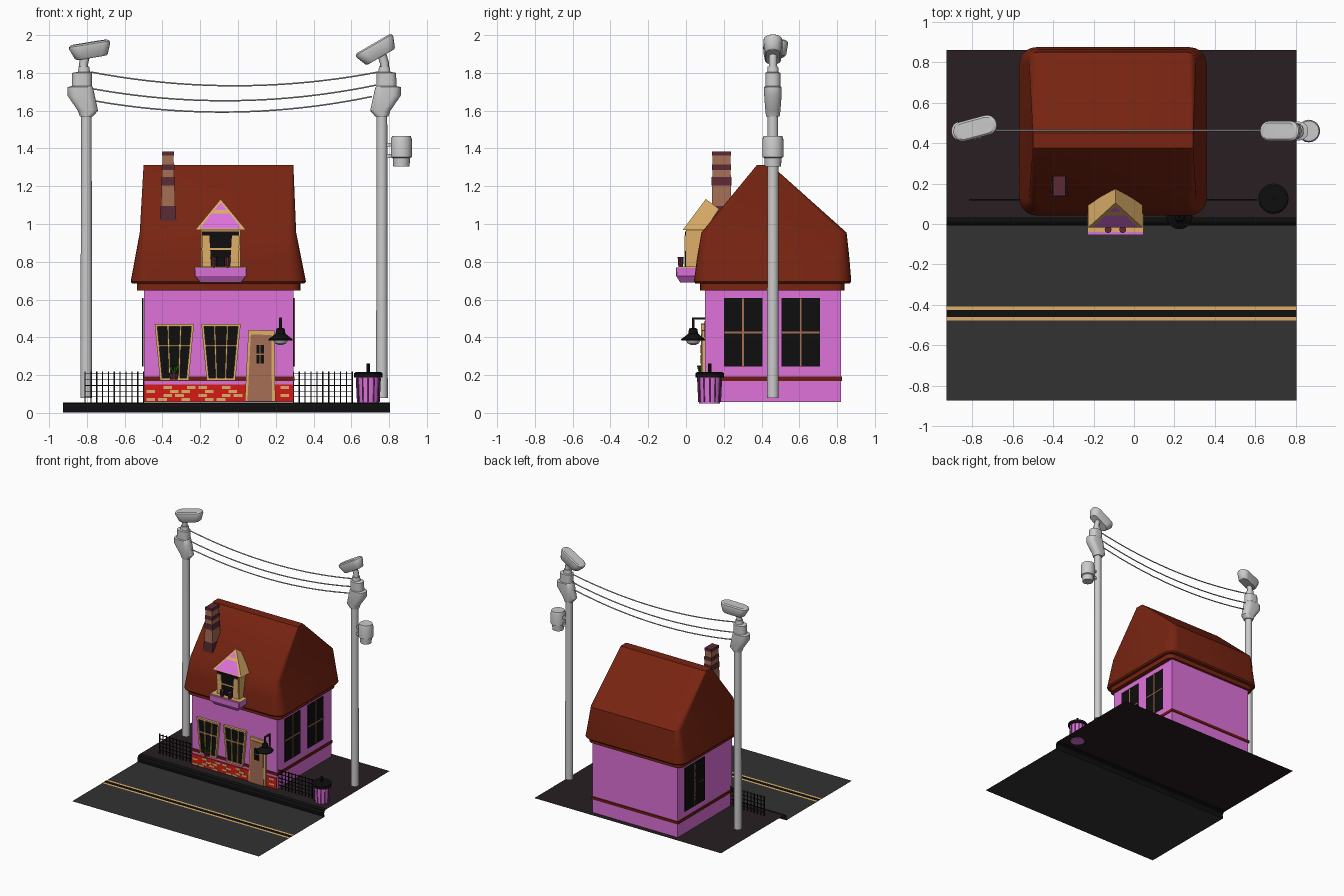
import bpy, bmesh, math
from mathutils import Vector

if "Cube" in bpy.data.objects:
    bpy.data.objects.remove(bpy.data.objects["Cube"])

MATS = {}
COL = dict(pink=(222, 114, 218), roof=(120, 36, 17), tan=(222, 175, 105), red=(215, 25, 20), road=(50, 50, 50),
           walk=(40, 30, 33), black=(14, 14, 14), brown=(165, 110, 85), maroon=(92, 42, 52), green=(22, 90, 25),
           trim=(105, 28, 18), purple=(120, 55, 120))

def mat(c):
    if c not in MATS:
        m = bpy.data.materials.new(c)
        m.diffuse_color = [((v / 255 + 0.055) / 1.055) ** 2.4 for v in COL[c]] + [1]
        m.use_nodes = True
        m.node_tree.nodes["Principled BSDF"].inputs["Base Color"].default_value = m.diffuse_color
        MATS[c] = m
    return MATS[c]

def finish(bm, name, c=None, smooth=False):
    bmesh.ops.remove_doubles(bm, verts=bm.verts, dist=1e-5)
    bmesh.ops.recalc_face_normals(bm, faces=bm.faces)
    me = bpy.data.meshes.new(name)
    bm.to_mesh(me)
    bm.free()
    ob = bpy.data.objects.new(name, me)
    bpy.context.collection.objects.link(ob)
    if c:
        me.materials.append(mat(c))
    if smooth:
        bpy.ops.object.select_all(action='DESELECT')
        ob.select_set(True)
        bpy.context.view_layer.objects.active = ob
        bpy.ops.object.shade_smooth_by_angle(angle=math.radians(35))
    return ob

def add_loft(bm, rings):
    vs = [[bm.verts.new(p) for p in r] for r in rings]
    n = len(vs[0])
    for a, b in zip(vs, vs[1:]):
        for i in range(n):
            bm.faces.new((a[i], a[(i + 1) % n], b[(i + 1) % n], b[i]))
    bm.faces.new(vs[0])
    bm.faces.new(vs[-1])

def loft(name, rings, c=None, smooth=True):
    bm = bmesh.new()
    add_loft(bm, rings)
    return finish(bm, name, c, smooth)

def rrect(x0, x1, y0, y1, r, z, n=5):
    out = []
    for k, (cx, cy) in enumerate([(x1 - r, y1 - r), (x0 + r, y1 - r), (x0 + r, y0 + r), (x1 - r, y0 + r)]):
        for i in range(n + 1):
            a = math.pi / 2 * (k + i / n)
            out.append((cx + r * math.cos(a), cy + r * math.sin(a), z))
    return out

def lathe(name, prof, x, y, c=None, n=20):
    return loft(name, [[(x + r * math.cos(6.28318 * i / n), y + r * math.sin(6.28318 * i / n), z)
                        for i in range(n)] for r, z in prof], c)

def prisms(name, polys, a, b, c, axis='y'):
    """Flat polygons in a wall plane, (u, z) points, thickened from a to b."""
    bm = bmesh.new()
    for p in polys:
        add_loft(bm, [[(u, t, z) if axis == 'y' else (t, u, z) for u, z in p] for t in (a, b)])
    return finish(bm, name, c)

def rect(u0, u1, z0, z1):
    return [(u0, z0), (u1, z0), (u1, z1), (u0, z1)]

def strip(p, q, w):
    p, q = Vector(p), Vector(q)
    d = (q - p).normalized() * w / 2
    s = Vector((-d.y, d.x))
    return [tuple(v) for v in (p - d + s, p - d - s, q + d - s, q + d + s)]

def box(name, x0, x1, y0, y1, z0, z1, c):
    return prisms(name, [rect(x0, x1, z0, z1)], y0, y1, c)

def tube(name, pts, r, c=None):
    cu = bpy.data.curves.new(name, 'CURVE')
    cu.dimensions, cu.bevel_depth, cu.bevel_resolution = '3D', r, 1
    s = cu.splines.new('POLY')
    s.points.add(len(pts) - 1)
    for q, p in zip(s.points, pts):
        q.co = (*p, 1)
    if c:
        cu.materials.append(mat(c))
    ob = bpy.data.objects.new(name, cu)
    bpy.context.collection.objects.link(ob)

# Ground: thin sheets swept along x
def sheet(name, prof, c):
    bm = bmesh.new()
    rows = [[bm.verts.new((x, y, z)) for x in (-0.927, 0.805)] for y, z in prof]
    for a, b in zip(rows, rows[1:]):
        bm.faces.new((a[0], a[1], b[1], b[0]))
    finish(bm, name, c).data.update()

sheet('road', [(-0.873, 0.002), (-0.005, 0.002)], 'road')
sheet('curb', [(-0.005, 0.002), (-0.008, 0.035), (0, 0.05), (0.012, 0.056), (0.035, 0.056)], 'black')
sheet('sidewalk', [(0.035, 0.056), (0.86, 0.056)], 'walk')
for nm, y0, y1, c in [('line_front', -0.478, -0.46, 'tan'), ('line_gap', -0.46, -0.425, 'black'),
                      ('line_back', -0.425, -0.407, 'tan')]:
    sheet(nm, [(y0, 0.004), (y1, 0.004)], c)

# House body and trim
box('house_walls', -0.497, 0.293, 0.10, 0.82, 0.058, 0.67, 'pink')
box('wall_band', -0.503, 0.299, 0.094, 0.826, 0.17, 0.193, 'trim')
loft('eaves_band', [rrect(-0.535, 0.33, 0.075, 0.84, 0.05, z) for z in (0.648, 0.70)], 'roof')
loft('roof', [rrect(-0.56, 0.35, 0.05, 0.866, 0.08, 0.685), rrect(-0.568, 0.36, 0.042, 0.875, 0.085, 0.695),
              rrect(-0.545, 0.335, 0.058, 0.865, 0.07, 0.82), rrect(-0.52, 0.308, 0.082, 0.85, 0.045, 0.955),
              rrect(-0.50, 0.293, 0.375, 0.45, 0.01, 1.312)], 'roof')

# Brick base on the front
prisms('brick_base', [rect(-0.495, 0.04, 0.06, 0.15), rect(0.195, 0.292, 0.06, 0.15)], 0.093, 0.11, 'red')
bricks = []
for row in range(4):
    for k in range(13):
        x = -0.485 + k * 0.062 + (row % 2) * 0.028
        if (k * 2 + row * 3) % 5 < 3 and (x < -0.02 or 0.2 < x < 0.24):
            z = 0.064 + row * 0.021
            bricks.append(rect(x, x + 0.046, z, z + 0.015))
prisms('light_bricks', bricks, 0.089, 0.1, 'tan')

# Tapered front windows
for nm, cx in (('left', -0.337), ('right', -0.09)):
    a, b, c, d = (cx - 0.07, 0.178), (cx + 0.07, 0.178), (cx + 0.097, 0.465), (cx - 0.097, 0.465)
    prisms('front_glass_' + nm, [[a, b, c, d]], 0.09, 0.11, 'black')
    segs = [strip(p, q, 0.013) for p, q in ((a, b), (b, c), (c, d), (d, a))]
    segs += [strip((cx + s * 0.024, 0.178), (cx + s * 0.034, 0.465), 0.009) for s in (-1, 1)]
    segs.append(strip((cx - 0.086, 0.355), (cx + 0.086, 0.355), 0.009))
    prisms('front_frame_' + nm, segs, 0.08, 0.1, 'tan')
lathe('window_plant_pot', [(0.02, 0.178), (0.026, 0.21)], -0.34, 0.078, 'maroon', 10)
for i in range(5):
    a = i * 1.256
    tube('window_plant_leaf', [(-0.34, 0.078, 0.2), (-0.34 + 0.022 * math.cos(a), 0.078 + 0.015 * math.sin(a), 0.25)],
         0.006, 'green')

# Side windows: two on the right wall, one on the left
for nm, y0, y1, x0, s in (('right_a', 0.20, 0.405, 0.293, 1), ('right_b', 0.505, 0.71, 0.293, 1),
                          ('left', 0.475, 0.735, -0.497, -1)):
    prisms('side_glass_' + nm, [rect(y0, y1, 0.245, 0.607)], x0 - 0.01, x0 + s * 0.004, 'black', 'x')
    m = (y0 + y1) / 2
    prisms('side_bars_' + nm, [rect(m - 0.005, m + 0.005, 0.245, 0.607), rect(y0, y1, 0.421, 0.431)],
           x0 - 0.01, x0 + s * 0.008, 'brown', 'x')

# Door
prisms('door_frame', [[(0.036, 0.06), (0.198, 0.06), (0.193, 0.435), (0.055, 0.44)]], 0.085, 0.11, 'tan')
prisms('door', [[(0.05, 0.06), (0.18, 0.06), (0.176, 0.412), (0.068, 0.416)]], 0.08, 0.1, 'brown')
prisms('door_panes', [rect(0.097 + i * 0.023, 0.115 + i * 0.023, z, z + 0.045)
                      for i in (0, 1) for z in (0.262, 0.315)], 0.076, 0.09, 'black')

# Hanging lamp beside the door
tube('lamp_arm', [(0.225, 0.105, 0.40), (0.225, 0.105, 0.50), (0.225, 0.038, 0.50), (0.225, 0.038, 0.44)], 0.009, 'black')
lathe('lamp_shade', [(0.062, 0.383), (0.064, 0.39), (0.04, 0.408), (0.026, 0.42), (0.022, 0.445), (0.01, 0.45)],
      0.225, 0.038, 'black')
lathe('lamp_bulb', [(0.012, 0.36), (0.03, 0.368), (0.04, 0.385)], 0.225, 0.038)

# Chimney: stacked brown and maroon courses
def half(z):
    t = (z - 1.0) / 0.38
    return 0.041 - 0.013 * t, 0.053 - 0.006 * t
cuts = [1.0, 1.095, 1.205, 1.25, 1.285, 1.315, 1.362, 1.385]
for i, (z0, z1) in enumerate(zip(cuts, cuts[1:])):
    g = 0.003 if i % 2 == 0 else 0
    loft('chimney_course', [[(-0.37 + sx * (half(z)[0] + g), 0.188 + sy * (half(z)[1] + g), z)
         for sx, sy in ((-1, -1), (1, -1), (1, 1), (-1, 1))] for z in (z0, z1)], 'brown' if i % 2 else 'maroon', False)

# Dormer
DX = -0.092
box('dormer_walls', DX - 0.105, DX + 0.105, 0.0, 0.13, 0.75, 0.97, 'tan')
prisms('dormer_glass', [rect(DX - 0.098, DX + 0.098, 0.775, 0.96)], -0.004, 0.01, 'black')
prisms('dormer_frame', [[(DX + s * 0.096, 0.775), (DX + s * 0.05, 0.775), (DX + s * 0.06, 0.94), (DX + s * 0.1, 0.94)]
                        for s in (-1, 1)] + [rect(DX - 0.1, DX + 0.1, 0.862, 0.872)], -0.009, 0.005, 'tan')
bm = bmesh.new()
fl, fr, bl, br, ap, bk = [bm.verts.new(p) for p in (
    (DX - 0.135, -0.018, 0.968), (DX + 0.135, -0.018, 0.968), (DX - 0.135, 0.10, 0.968), (DX + 0.135, 0.10, 0.968),
    (DX, 0.105, 1.132), (DX, 0.175, 1.08))]
for f in ((fl, fr, ap), (fl, ap, bk, bl), (fr, br, bk, ap), (fl, bl, br, fr), (bl, bk, br)):
    bm.faces.new(f)
finish(bm, 'dormer_roof', 'tan')
bm = bmesh.new()
slope = lambda x, z: bm.verts.new((DX + x, -0.022 + (z - 0.968) * 0.75, z))
bm.faces.new([slope(*p) for p in ((-0.11, 0.975), (0.11, 0.975), (0.05, 1.055), (-0.05, 1.055))])
bm.faces.new([slope(*p) for p in ((-0.032, 1.075), (0.032, 1.075), (0, 1.112))])
finish(bm, 'dormer_roof_panel', 'pink')
loft('flower_box', [rrect(DX - w, DX + w, y, 0.11, 0.004, z, 1) for w, y, z in
                    ((0.11, -0.03, 0.69), (0.137, -0.052, 0.725), (0.139, -0.054, 0.77))], 'pink', False)
box('flower_box_top', DX - 0.139, DX + 0.139, -0.04, 0.06, 0.768, 0.774, 'tan')
for x in (-0.128, -0.056):
    lathe('flower_pot', [(0.013, 0.77), (0.017, 0.825)], x, -0.028, 'maroon', 10)

# Fences
for nm, x0, x1 in (('left', -0.81, -0.50), ('right', 0.293, 0.605)):
    n = 10
    xs = [x0 + (x1 - x0) * i / n for i in range(n + 1)]
    bars = [rect(x - 0.003, x + 0.003, 0.056, 0.22) for x in xs]
    bars += [rect(x0, x1, z - 0.002, z + 0.002) for z in (0.085, 0.115, 0.145, 0.178, 0.21)]
    prisms('fence_' + nm, bars, 0.117, 0.123, 'black')

# Litter bin
BX, BY = 0.69, 0.125
lathe('bin_body', [(0.056, 0.05), (0.063, 0.19)], BX, BY, 'pink')
for i in range(12):
    a = i * math.pi / 6
    c, s = math.cos(a), math.sin(a)
    tube('bin_rib', [(BX + 0.057 * c, BY + 0.057 * s, 0.058), (BX + 0.063 * c, BY + 0.063 * s, 0.185)], 0.004, 'purple')
lathe('bin_lid', [(0.075, 0.187), (0.075, 0.21), (0.065, 0.217)], BX, BY, 'black')
lathe('bin_handle', [(0.009, 0.21), (0.009, 0.262)], BX, BY, 'black', 8)

# Utility poles with brackets and lamp heads
PY = 0.46
for nm, px, s, hx, hz, tilt, yaw in (('left', -0.803, -1, -0.782, 1.922, 9, 15), ('right', 0.762, 1, 0.735, 1.92, 30, 0)):
    lathe('pole_' + nm, [(0.031, 0.08), (0.028, 1.6)], px, PY)
    rings = []
    for out, inn, hy, z in ((0.034, 0.036, 0.036, 1.57), (0.045, 0.062, 0.04, 1.60), (0.10, 0.045, 0.046, 1.68),
                            (0.10, 0.034, 0.046, 1.725), (0.077, 0.03, 0.04, 1.73), (0.075, 0.03, 0.04, 1.80),
                            (0.045, 0.02, 0.03, 1.805), (0.04, 0.015, 0.028, 1.835)):
        a, b = sorted((px + s * out, px - s * inn))
        rings.append(rrect(a, b, PY - hy, PY + hy, min(hy, (b - a) / 2) * 0.9, z))
    loft('pole_bracket_' + nm, rings)
    tube('lamp_neck_' + nm, [(px + s * 0.014, PY, 1.81), (px + s * 0.014, PY, 1.85), (hx + s * 0.02, PY, hz)], 0.024)
    head = loft('street_lamp_' + nm, [rrect(-l, l, -w, w, w * 0.98, z) for l, w, z in
                ((0.08, 0.036, -0.042), (0.09, 0.042, -0.035), (0.112, 0.05, 0.02), (0.11, 0.049, 0.032), (0.098, 0.04, 0.04))])
    head.location = (hx, PY + (0.015 if yaw else 0), hz)
    head.rotation_euler = (0, -math.radians(tilt), math.radians(yaw))

# Transformer on the right pole
lathe('transformer', [(0.043, 1.305), (0.046, 1.35), (0.056, 1.355), (0.056, 1.445), (0.05, 1.465)], 0.865, PY)
for z in (1.36, 1.42):
    box('transformer_arm', 0.77, 0.84, PY - 0.015, PY + 0.015, z - 0.01, z + 0.01, None)

# Sagging wires
for zl, zm, zr, xl, xr in ((1.805, 1.732, 1.805, -0.78, 0.745), (1.717, 1.653, 1.735, -0.775, 0.73), (1.652, 1.593, 1.675, -0.76, 0.71)):
    pts = []
    for i in range(21):
        t = i / 20
        z = zl + (zr - zl) * t - 4 * t * (1 - t) * ((zl + zr) / 2 - zm)
        pts.append((xl + (xr - xl) * t, PY + 0.003, z))
    tube('wire', pts, 0.0045)
